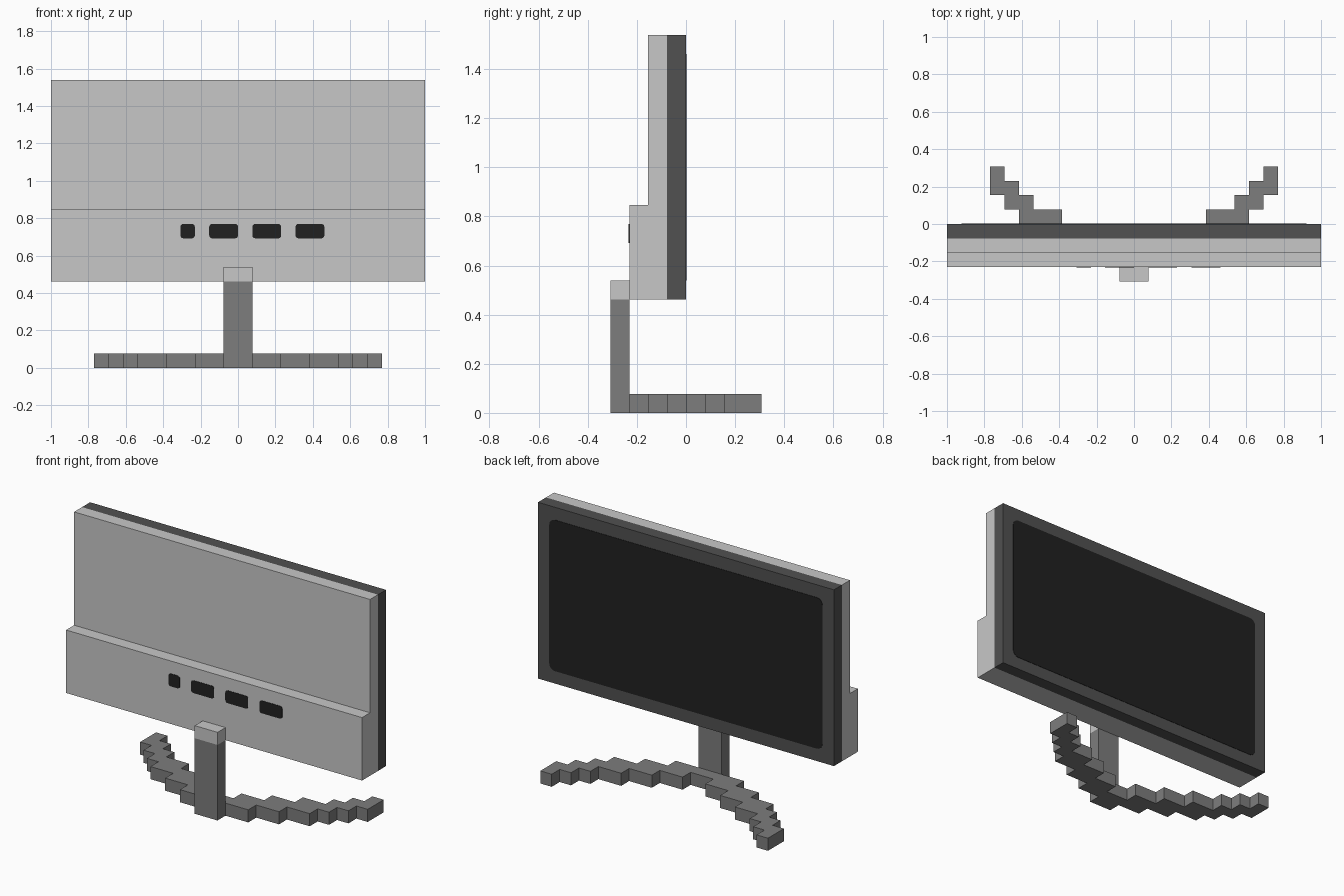
import bpy, bmesh, math
from mathutils import Vector

if "Cube" in bpy.data.objects:
    bpy.data.objects.remove(bpy.data.objects["Cube"])

U = 1 / 13  # one block of the blocky grid


def material(name, v):
    m = bpy.data.materials.new(name)
    m.diffuse_color = (v, v, v, 1)
    m.use_nodes = True
    m.node_tree.nodes["Principled BSDF"].inputs["Base Color"].default_value = m.diffuse_color
    return m


LIGHT = material("light_grey", 0.575)
MID = material("mid_grey", 0.205)
DARK = material("dark_grey", 0.082)
BLACK = material("near_black", 0.0150)


def prism(name, pts, axis, lo, hi, mat):
    """Extrude a 2D outline (in the two other axes, in order) from lo to hi; all in blocks."""
    bm = bmesh.new()
    verts = []
    for a, b in pts:
        c = [a, b]
        c.insert(axis, lo)
        verts.append(bm.verts.new(Vector(c) * U))
    face = bm.faces.new(verts)
    new = bmesh.ops.extrude_face_region(bm, geom=[face])["geom"]
    move = Vector((0, 0, 0))
    move[axis] = (hi - lo) * U
    bmesh.ops.translate(bm, vec=move, verts=[g for g in new if isinstance(g, bmesh.types.BMVert)])
    bmesh.ops.recalc_face_normals(bm, faces=bm.faces)
    me = bpy.data.meshes.new(name)
    bm.to_mesh(me)
    bm.free()
    me.materials.append(mat)
    ob = bpy.data.objects.new(name, me)
    bpy.context.collection.objects.link(ob)
    return ob


def rect(a0, a1, b0, b1, r=0, n=4):
    """Rectangle outline with optional rounded corners."""
    if r == 0:
        return [(a0, b0), (a1, b0), (a1, b1), (a0, b1)]
    pts = []
    for k, (a, b) in enumerate([(a1 - r, b1 - r), (a0 + r, b1 - r), (a0 + r, b0 + r), (a1 - r, b0 + r)]):
        for i in range(n + 1):
            t = math.pi / 2 * (k + i / n)
            pts.append((a + r * math.cos(t), b + r * math.sin(t)))
    return pts


# Display: dark bezel slab with a stepped light shell
prism("bezel", rect(-13, 13, 6, 20), 1, -1, 0, DARK)
prism("rear_shell", [(-1, 6), (-3, 6), (-3, 11), (-2, 11), (-2, 20), (-1, 20)], 0, -13, 13, LIGHT)

# Screen plate with rounded corners
prism("screen", rect(-12, 12, 7, 19, 0.5), 1, -0.03, 0.03, BLACK)

# Row of ports on the shell's lower step
for i, (a, b) in enumerate([(-4, -3), (-2, 0), (1, 3), (4, 6)]):
    prism(f"port_{i + 1}", rect(a, b, 9, 10, 0.2), 1, -3.03, -2.97, BLACK)

# Stand post and its light mounting cap
prism("stand_post", rect(-1, 1, -4, -3), 2, 0, 6, MID)
prism("stand_cap", rect(-1, 1, -4, -3), 2, 6, 7, LIGHT)

# Curved foot: stepped arc, mirrored in x
xs = [1, 3, 5, 7, 8, 9, 10]       # outer edge of each step
back = [-2, -1, 0, 1, 2, 3, 4]    # rear edge of each step
front = [-3] + [b - 2 for b in back[1:]]
half = []
for i in range(1, len(xs)):
    half.append((xs[i], front[i]))
    if i + 1 < len(xs):
        half.append((xs[i], front[i + 1]))
for i in reversed(range(len(xs))):
    half.append((xs[i], back[i]))
    if i > 0:
        half.append((xs[i - 1], back[i]))
prism("stand_foot", half + [(-x, y) for x, y in reversed(half)], 2, 0, 1, MID)
